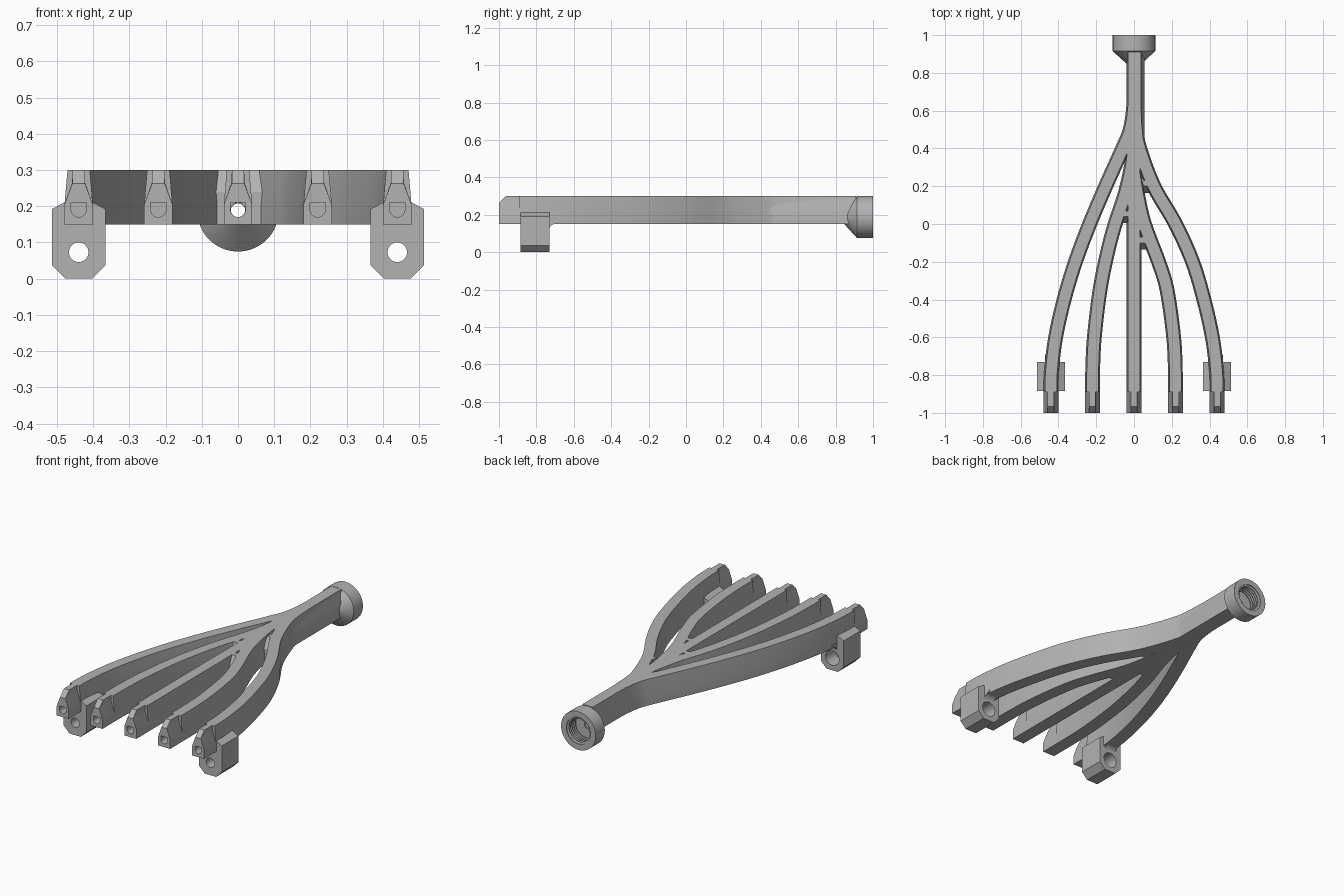
import bpy, bmesh, math
from mathutils import Vector

if "Cube" in bpy.data.objects:
    bpy.data.objects.remove(bpy.data.objects["Cube"])

grey = bpy.data.materials.new("matte_grey")
grey.use_nodes = True
grey.diffuse_color = (0.45, 0.45, 0.45, 1)
grey.node_tree.nodes["Principled BSDF"].inputs["Base Color"].default_value = (0.45, 0.45, 0.45, 1)

parts, cutters = [], []


def loft(name, rings, loop=False, cutter=False):
    """Skin a list of equal rings into a closed mesh."""
    bm = bmesh.new()
    vs = [[bm.verts.new(p) for p in r] for r in rings]
    n = len(rings[0])
    pairs = list(zip(vs, vs[1:])) + ([(vs[-1], vs[0])] if loop else [])
    for a, b in pairs:
        for i in range(n):
            j = (i + 1) % n
            bm.faces.new((a[i], a[j], b[j], b[i]))
    if not loop:
        bm.faces.new(vs[0])
        bm.faces.new(vs[-1])
    bmesh.ops.recalc_face_normals(bm, faces=bm.faces)
    me = bpy.data.meshes.new(name)
    bm.to_mesh(me)
    bm.free()
    me.materials.append(grey)
    ob = bpy.data.objects.new(name, me)
    bpy.context.collection.objects.link(ob)
    ob.hide_render = cutter
    (cutters if cutter else parts).append(ob)
    return ob


def prism_y(name, profile, y0, y1, cutter=False):
    return loft(name, [[(x, y, z) for x, z in profile] for y in (y0, y1)], cutter=cutter)


def prism_x(name, profile, x, width):
    return loft(name, [[(x + s * width / 2, y, z) for y, z in profile] for s in (-1, 1)])


def circle(x, z, r, n=32):
    return [(x + r * math.cos(2 * math.pi * i / n), z + r * math.sin(2 * math.pi * i / n))
            for i in range(n)]


def cut(ob, cutter):
    m = ob.modifiers.new("bore", 'BOOLEAN')
    m.operation, m.solver, m.object = 'DIFFERENCE', 'EXACT', cutter


def smooth_path(points, steps=6):
    """Catmull-Rom curve through the points."""
    p = [Vector(q) for q in points]
    p = [2 * p[0] - p[1]] + p + [2 * p[-1] - p[-2]]
    out = []
    for a, b, c, d in zip(p, p[1:], p[2:], p[3:]):
        for k in range(steps):
            t = k / steps
            out.append(0.5 * (2 * b + (c - a) * t + (2 * a - 5 * b + 4 * c - d) * t * t
                              + (3 * b - a - 3 * c + d) * t ** 3))
    return out + [p[-2]]


LOW, TOP = 0.15, 0.30
ARM = [(-.039, LOW), (.039, LOW), (.039, .205), (.031, TOP), (-.031, TOP), (-.039, .205)]


def sweep(name, points):
    path = smooth_path(points)
    rings = []
    for i, p in enumerate(path):
        t = (path[min(i + 1, len(path) - 1)] - path[max(i - 1, 0)]).normalized()
        rings.append([(p.x + t.y * o, p.y - t.x * o, z) for o, z in ARM])
    return loft(name, rings)


# Straight bore through the middle of the whole body
bore = prism_y("bore_cutter", circle(0, .19, .02), -1.1, 1.1, cutter=True)

# Curved arms joining the stem one after another
arms = {
    "right_outer_arm": [(-.44, -.89), (-.437, -.78), (-.415, -.6), (-.37, -.4), (-.31, -.2), (-.235, 0),
                        (-.15, .2), (-.06, .4), (-.02, .5), (-.002, .62), (0, .75)],
    "left_outer_arm": [(.44, -.89), (.437, -.78), (.415, -.6), (.37, -.4), (.31, -.2), (.22, 0),
                       (.105, .2), (.03, .4), (.012, .5), (.006, .62), (.003, .75)],
    "right_inner_arm": [(-.22, -.89), (-.219, -.78), (-.21, -.6), (-.18, -.35), (-.14, -.15),
                        (-.1, 0), (-.05, .15), (-.015, .3), (0, .42)],
    "left_inner_arm": [(.22, -.89), (.219, -.78), (.21, -.6), (.175, -.35), (.13, -.2),
                       (.055, 0), (.02, .15), (0, .27)],
    "middle_arm": [(0, -.89), (0, 0), (0, .91)],
}
for name, points in arms.items():
    cut(sweep(name, points), bore)

# Stem with one sloping shoulder
stem = prism_y("stem", [(-.037, LOW), (.055, LOW), (.055, .235), (.036, .28), (.036, TOP),
                        (-.031, TOP)], .43, .91)
cut(stem, bore)

# Sloped webs closing the ends of the slots
for i, (x, y) in enumerate([(-.045, .37), (.072, .2), (-.048, .04), (.05, -.1)]):
    prism_x(f"slot_web_{i + 1}", [(y + .03, LOW), (y + .03, TOP), (y, TOP),
                                  (y - .035, .24), (y - .035, LOW)], x, .045)

# Narrowed nozzle tips with flat-roofed outlets
for i, x in enumerate([-.44, -.22, 0, .22, .44]):
    rings = []
    for y, top in ((-1, .262), (-.965, TOP), (-.885, TOP)):
        rings.append([(x + o, y, z) for o, z in
                      [(-.039, LOW), (.039, LOW), (.039, .205), (.018, .262 if top < TOP else .265),
                       (.017, top + .001 if top < TOP else top),
                       (-.017, top + .001 if top < TOP else top),
                       (-.018, .262 if top < TOP else .265), (-.039, .205)]])
    tip = loft(f"nozzle_tip_{i + 1}", rings)
    half = [(x + .021 * math.cos(a), .191 + .021 * math.sin(a))
            for a in [math.pi + math.pi * k / 12 for k in range(13)]]
    outlet = prism_y("outlet_cutter", half + [(x + .021, .211), (x - .021, .211)],
                     -1.05, -.9, cutter=True)
    cut(tip, outlet)
    if x == 0:
        cut(tip, bore)

# Mounting blocks under the outer arms, bored and counterbored
for side, s in (("right", -1), ("left", 1)):
    x = s * .44
    half = [(.037, 0), (.074, .037), (.074, .192), (.037, .212)]
    outline = [(x + o, z) for o, z in half] + [(x - o, z) for o, z in reversed(half)]
    block = prism_y(f"{side}_mount_block", outline, -.885, -.73)
    cut(block, prism_y("screw_cutter", circle(x, .073, .027), -1, -.6, cutter=True))
    cut(block, prism_y("counterbore_cutter", circle(x, .073, .044), -.82, -.6, cutter=True))
    fillet = [(-.69 - .042 * math.sin(a), .118 + .036 * math.cos(a))
              for a in [math.pi / 2 * k / 6 for k in range(7)]]
    prism_x(f"{side}_mount_fillet", fillet + [(-.74, .118), (-.74, .17), (-.69, .17)],
            x - s * .003, .07)

# Threaded inlet collar with a conical base
profile = [(.84, .03), (.915, .1125), (1, .1125), (1, .078)]
for k in range(5):
    y = .995 - k * .015
    profile += [(y, .078), (y - .004, .068), (y - .008, .068), (y - .012, .078)]
profile += [(.916, .078), (.916, .02), (.84, .02)]
loft("inlet_collar", [[(px, y, pz) for px, pz in circle(0, .1875, r, 64)] for y, r in profile],
     loop=True)

# Bake the cuts, drop the cutters and shade
bpy.context.view_layer.update()
graph = bpy.context.evaluated_depsgraph_get()
baked = [(ob, bpy.data.meshes.new_from_object(ob.evaluated_get(graph))) for ob in parts]
for ob, me in baked:
    ob.modifiers.clear()
    ob.data = me
for ob in cutters:
    bpy.data.objects.remove(ob)
bpy.ops.object.select_all(action='DESELECT')
for ob in parts:
    ob.select_set(True)
bpy.context.view_layer.objects.active = parts[0]
bpy.ops.object.shade_smooth_by_angle(angle=math.radians(25))
